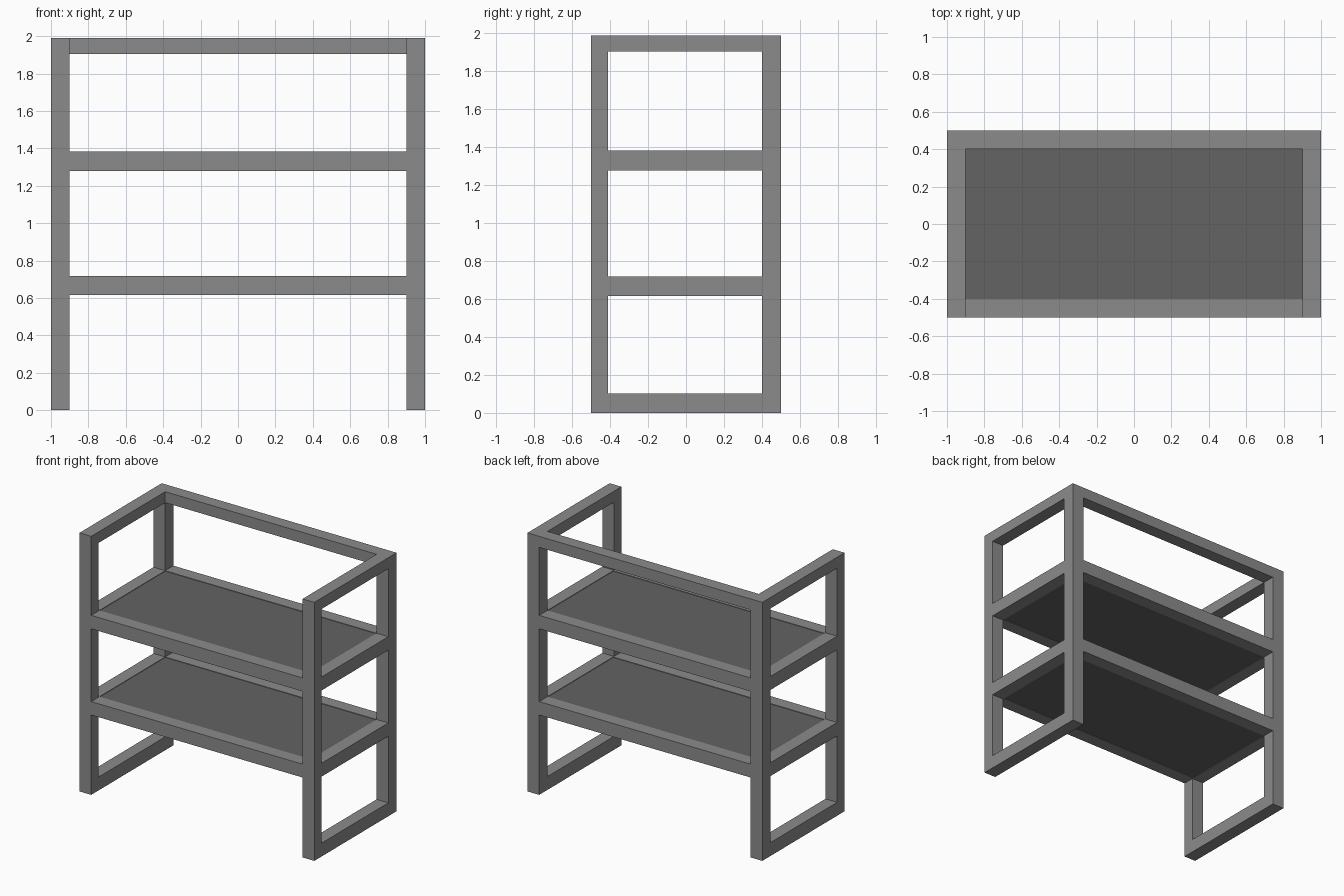
import bpy

if "Cube" in bpy.data.objects:
    bpy.data.objects.remove(bpy.data.objects["Cube"])


def material(name, v):
    m = bpy.data.materials.new(name)
    m.diffuse_color = (v, v, v, 1)
    m.use_nodes = True
    m.node_tree.nodes["Principled BSDF"].inputs["Base Color"].default_value = m.diffuse_color
    return m


FRAME = material("grey frame", 0.26)
PANEL = material("dark grey panel", 0.125)


def box(name, x, y, z, mat):
    """Box from (min, max) ranges."""
    bpy.ops.mesh.primitive_cube_add(size=1, location=[sum(r) / 2 for r in (x, y, z)])
    ob = bpy.context.object
    ob.name = ob.data.name = name
    size = [r[1] - r[0] for r in (x, y, z)]
    for v in ob.data.vertices:
        v.co = [c * s for c, s in zip(v.co, size)]
    ob.data.materials.append(mat)
    return ob


TOP = 1.99
SHELVES = {"lower": (0.615, 0.718), "upper": (1.278, 1.382)}
FRONT, BACK = (-0.5, -0.41), (0.4, 0.5)
INNER_Y = (FRONT[1], BACK[0])
INNER_X = (-0.9, 0.9)

# Side frames: legs, feet rails, shelf rails and top rails
for side, x in (("left", (-1, -0.9)), ("right", (0.9, 1))):
    box(side + "_front_leg", x, FRONT, (0, TOP), FRAME)
    box(side + "_back_leg", x, BACK, (0, TOP), FRAME)
    box(side + "_foot_rail", x, INNER_Y, (0, 0.103), FRAME)
    box(side + "_top_rail", x, INNER_Y, (1.905, TOP), FRAME)
    for level, z in SHELVES.items():
        box(f"{side}_{level}_shelf_rail", x, INNER_Y, z, FRAME)

# Back top rail (front stays open)
box("back_top_rail", INNER_X, BACK, (1.905, TOP), FRAME)

# Shelves: front and back rails with a nearly flush panel
for level, z in SHELVES.items():
    box(level + "_shelf_front_rail", INNER_X, (-0.5, -0.4), z, FRAME)
    box(level + "_shelf_back_rail", INNER_X, BACK, z, FRAME)
    box(level + "_shelf_panel", INNER_X, (-0.4, 0.4), (z[0] + 0.004, z[1] - 0.004), PANEL)
